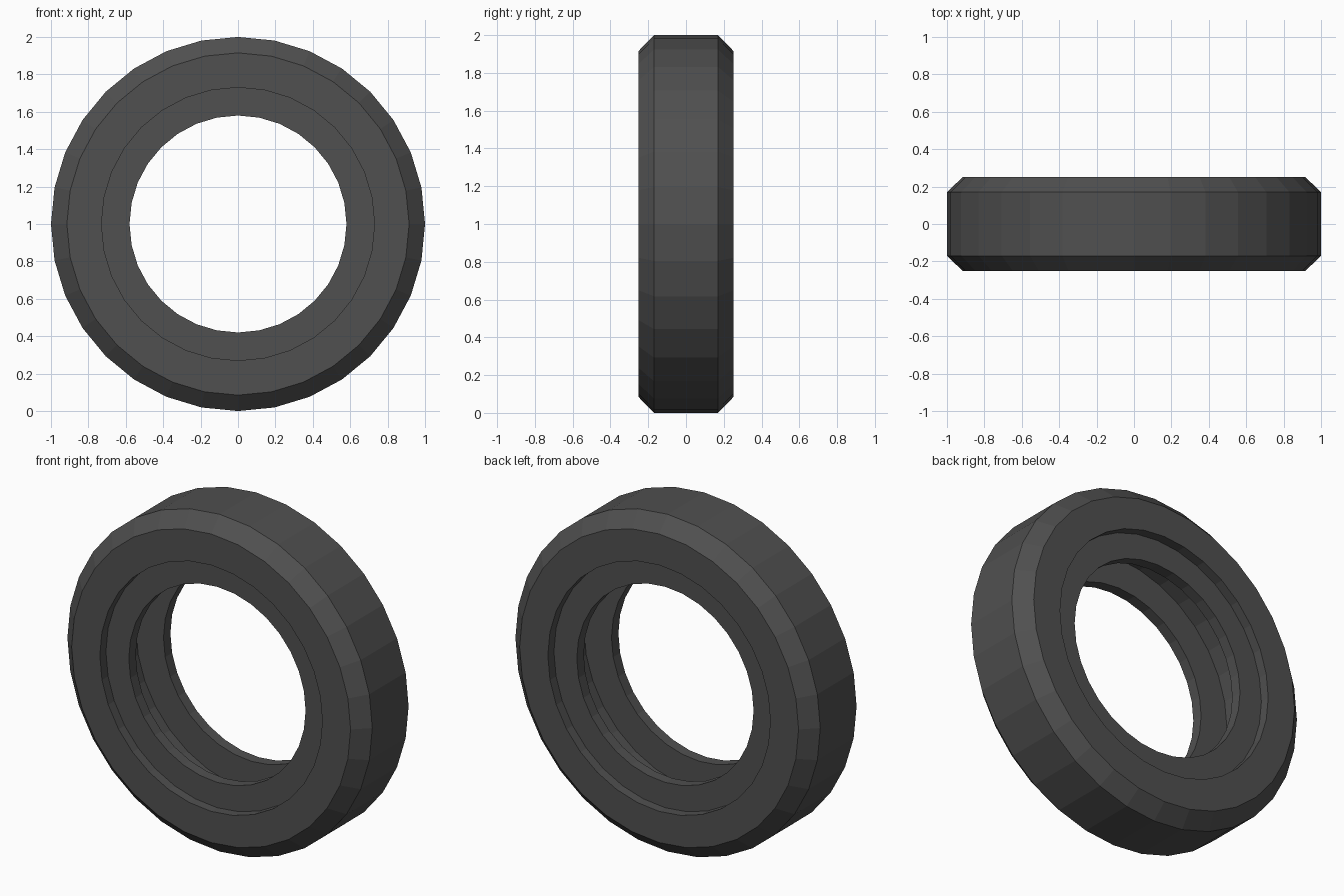
import bpy, bmesh
from math import sin, cos, pi

cube = bpy.data.objects.get("Cube")
if cube:
    bpy.data.objects.remove(cube, do_unlink=True)

SIDES = 32

# Dark rubber colour
rubber = bpy.data.materials.new("dark rubber")
rubber.use_nodes = True
colour = (0.08, 0.08, 0.08, 1)
rubber.diffuse_color = colour
bsdf = rubber.node_tree.nodes["Principled BSDF"]
bsdf.inputs["Base Color"].default_value = colour
bsdf.inputs["Roughness"].default_value = 0.9

# Half cross-section (radius, y): tread, bevel, sidewall, recessed bead, cavity
half = [(1, 0.17), (0.915, 0.252), (0.73, 0.252), (0.73, 0.195),
        (0.58, 0.195), (0.58, 0.13), (0.76, 0.13)]
profile = half + [(r, -y) for r, y in reversed(half)]


def lathe(name, section, sides, material):
    """Spin a closed section around the y axis, centred at height 1."""
    bm = bmesh.new()
    rings = []
    for i in range(sides):
        a = 2 * pi * i / sides
        rings.append([bm.verts.new((r * sin(a), y, 1 + r * cos(a)))
                      for r, y in section])
    n = len(section)
    for i in range(sides):
        here, there = rings[i], rings[(i + 1) % sides]
        for j in range(n):
            k = (j + 1) % n
            bm.faces.new((here[j], here[k], there[k], there[j]))
    bmesh.ops.recalc_face_normals(bm, faces=bm.faces)
    mesh = bpy.data.meshes.new(name)
    bm.to_mesh(mesh)
    bm.free()
    mesh.materials.append(material)
    obj = bpy.data.objects.new(name, mesh)
    bpy.context.collection.objects.link(obj)
    return obj


# Flat-shaded tyre
lathe("tyre", profile, SIDES, rubber)
